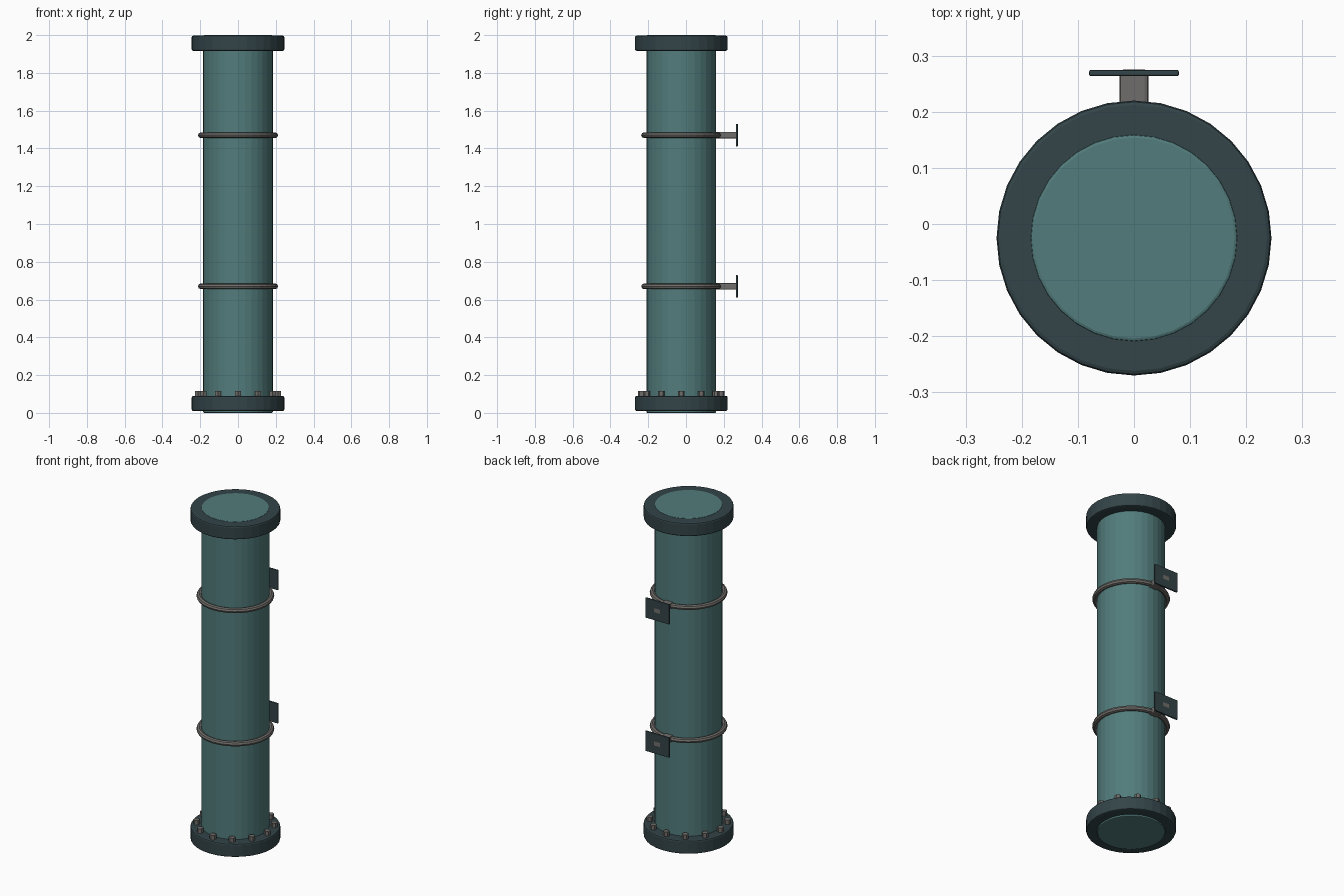
import bpy, math

if "Cube" in bpy.data.objects:
    bpy.data.objects.remove(bpy.data.objects["Cube"])

CY = -0.025  # pipe axis in y


def mat(name, rgb):
    m = bpy.data.materials.new(name)
    m.diffuse_color = (*rgb, 1)
    m.use_nodes = True
    m.node_tree.nodes["Principled BSDF"].inputs["Base Color"].default_value = m.diffuse_color
    return m


TEAL = mat("teal_paint", (0.085, 0.20, 0.20))
DARK = mat("dark_steel", (0.033, 0.058, 0.065))
STEEL = mat("worn_steel", (0.16, 0.155, 0.145))


def finish(name, material, bevel=0):
    o = bpy.context.object
    o.name = name
    o.data.materials.append(material)
    if bevel:
        b = o.modifiers.new("edge_bevel", 'BEVEL')
        b.width = bevel
        b.segments = 2
        b.limit_method = 'ANGLE'
        b.angle_limit = math.radians(40)
    return o


def cylinder(name, r, z0, z1, material, sides=32, x=0, y=CY, bevel=0):
    bpy.ops.mesh.primitive_cylinder_add(vertices=sides, radius=r, depth=z1 - z0,
                                        location=(x, y, (z0 + z1) / 2))
    return finish(name, material, bevel)


def box(name, lo, hi, material, bevel):
    bpy.ops.mesh.primitive_cube_add(size=1, location=[(a + b) / 2 for a, b in zip(lo, hi)])
    bpy.context.object.scale = [b - a for a, b in zip(lo, hi)]
    bpy.ops.object.transform_apply(location=False, rotation=False, scale=True)
    return finish(name, material, bevel)


# Main pipe and end flanges
cylinder("pipe", 0.185, 0, 2, TEAL, bevel=0.006)
cylinder("bottom_flange", 0.245, 0.01, 0.09, DARK, bevel=0.008)
cylinder("top_flange", 0.245, 1.917, 1.997, DARK, bevel=0.008)

# Bolts on the bottom flange
for i in range(12):
    a = i * math.tau / 12
    cylinder(f"bolt_{i + 1}", 0.018, 0.08, 0.117, STEEL, sides=6,
             x=0.212 * math.cos(a), y=CY + 0.212 * math.sin(a))

# Clamp rings with wall brackets at the back
for label, z in (("lower", 0.67), ("upper", 1.47)):
    bpy.ops.mesh.primitive_torus_add(major_segments=32, minor_segments=8, major_radius=0.197,
                                     minor_radius=0.015, location=(0, CY, z))
    finish(f"{label}_clamp_ring", STEEL)
    box(f"{label}_bracket_arm", (-0.026, 0.155, z - 0.018), (0.026, 0.275, z + 0.018), STEEL, 0.007)
    box(f"{label}_wall_plate", (-0.08, 0.2635, z - 0.06), (0.08, 0.2745, z + 0.06), DARK, 0.003)
